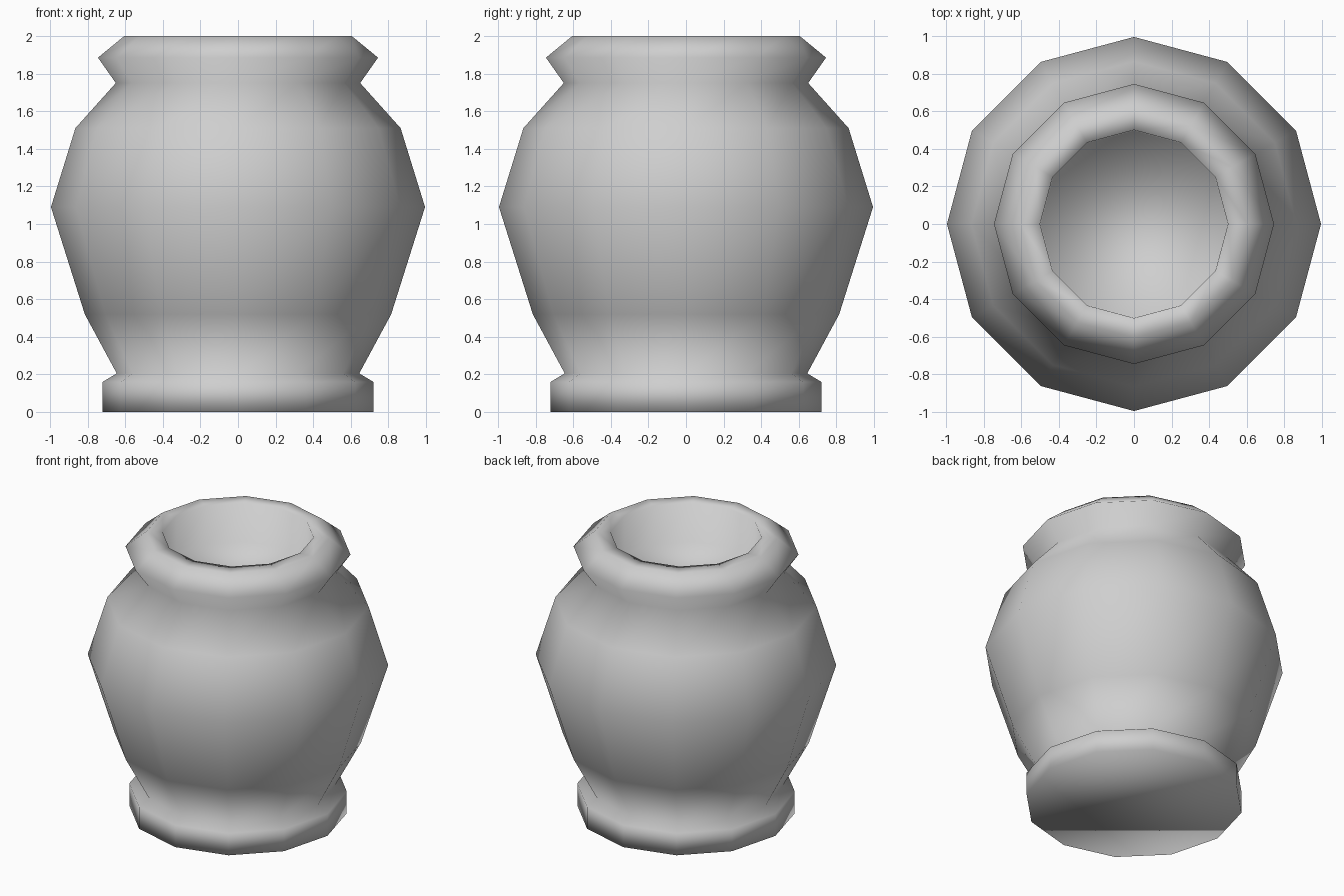
import bpy
import bmesh
from math import cos, sin, tau

cube = bpy.data.objects.get("Cube")
if cube:
    bpy.data.objects.remove(cube, do_unlink=True)

SIDES = 12

# One plain grey for the whole pot
grey = bpy.data.materials.new("stone_grey")
grey.use_nodes = True
colour = (0.62, 0.62, 0.62, 1)
grey.diffuse_color = colour
grey.node_tree.nodes["Principled BSDF"].inputs["Base Color"].default_value = colour


def lathe(name, profile, material):
    """Turn (radius, height) points about z, closing both ends with a flat cap."""
    bm = bmesh.new()
    rings = []
    for radius, height in profile:
        rings.append([
            bm.verts.new((radius * cos(tau * i / SIDES), radius * sin(tau * i / SIDES), height))
            for i in range(SIDES)
        ])
    for low, high in zip(rings, rings[1:]):
        for i in range(SIDES):
            j = (i + 1) % SIDES
            bm.faces.new((low[i], low[j], high[j], high[i]))
    bm.faces.new(list(reversed(rings[0])))
    bm.faces.new(rings[-1])
    for face in bm.faces:
        face.smooth = True
    mesh = bpy.data.meshes.new(name)
    bm.to_mesh(mesh)
    bm.free()
    mesh.materials.append(material)
    obj = bpy.data.objects.new(name, mesh)
    bpy.context.collection.objects.link(obj)
    return obj


foot = [(0.72, 0), (0.72, 0.16), (0.645, 0.205)]
belly = [(0.815, 0.52), (0.995, 1.09), (0.865, 1.51), (0.65, 1.75)]
lip = [(0.745, 1.885), (0.605, 2), (0.5, 2)]
hollow = [(0.495, 1.72)]

lathe("pot", foot + belly + lip + hollow, grey)
